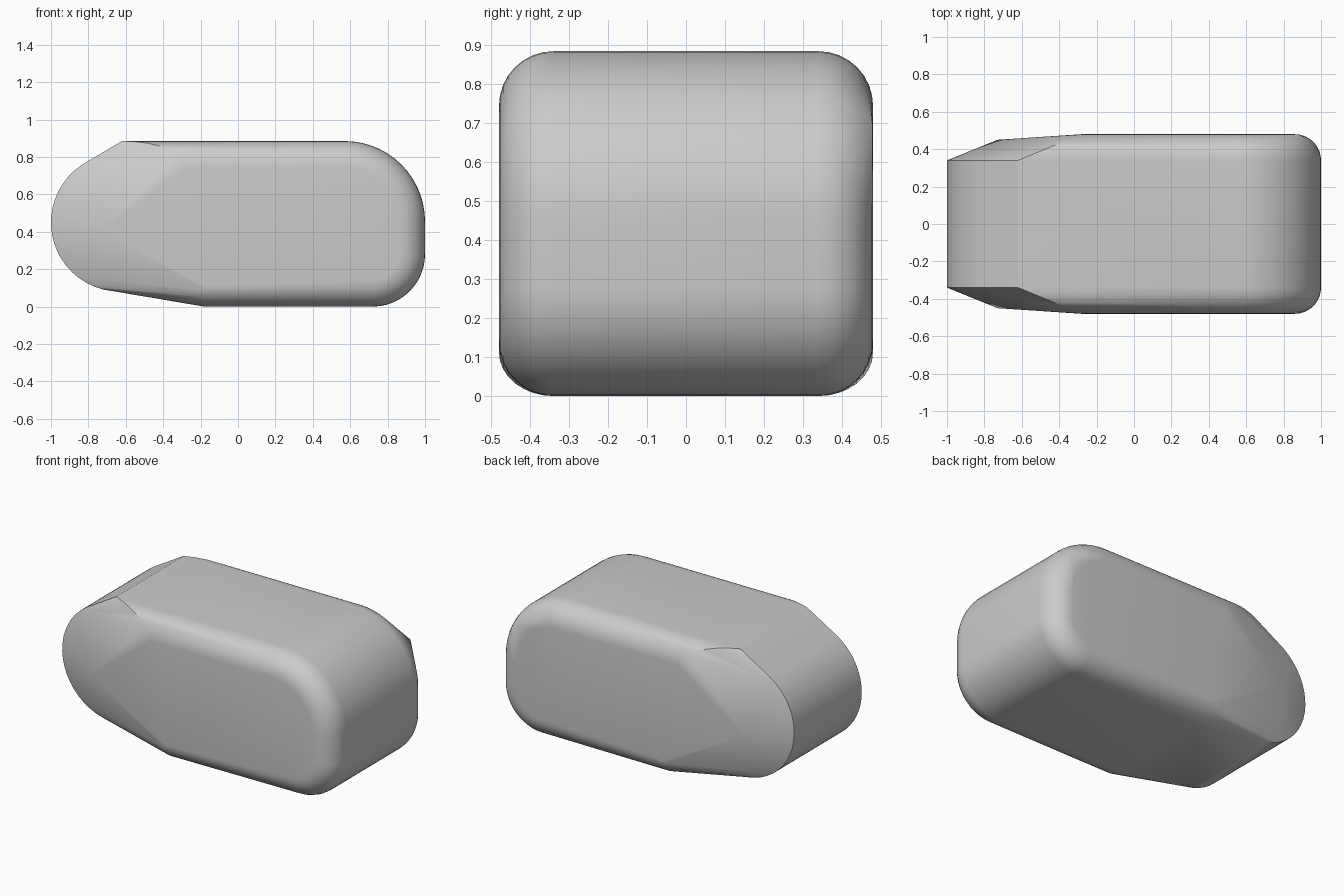
import bpy
import bmesh
from math import sin, cos, pi, radians

cube = bpy.data.objects.get("Cube")
if cube:
    bpy.data.objects.remove(cube, do_unlink=True)

HALF_WIDTH, ROUND, HEIGHT = 0.48, 0.14, 0.885
STEPS = 8


def arc(cx, cz, r, start, end, n):
    """Points of an arc in the side profile, angles in degrees."""
    angles = [radians(start + (end - start) * i / n) for i in range(n + 1)]
    return [(cx + r * cos(a), cz + r * sin(a)) for a in angles]


def body_profile(inset, t):
    """Main body outline pulled in by inset; t runs from 0 (rim) to 1 (side)."""
    rounded_end = arc(0.72, 0.28, 0.28 - inset, -90, 0, 12)
    rounded_end += arc(0.57, 0.455, 0.43 - inset, 0, 90, 14)
    top_corner = (-0.62 + 0.34 * t, HEIGHT - inset)
    bottom_corner = (-0.18, inset * 0.8)
    return rounded_end + [top_corner, bottom_corner]


points = []
for side in (-1, 1):
    # Quarter-round rim between the outer outline and the flat side
    for i in range(STEPS + 1):
        a = pi / 2 * i / STEPS
        y = side * (HALF_WIDTH - ROUND * (1 - sin(a)))
        points += [(x, y, z) for x, z in body_profile(ROUND * (1 - cos(a)), sin(a))]
    # Sharp-edged round nose
    nose = arc(-0.63, 0.45, 0.37, 123, 256, 18)
    points += [(x, side * 0.34, z) for x, z in nose]
    # Cheek peak where the side tapers into the nose
    points.append((-0.73, side * 0.45, 0.40))
# Pinched upper corner on the back of the rounded end
points.append((0.88, 0.478, 0.70))

# Shrink-wrapped solid shell
bm = bmesh.new()
for p in points:
    bm.verts.new(p)
bmesh.ops.remove_doubles(bm, verts=bm.verts, dist=0.0005)
hull = bmesh.ops.convex_hull(bm, input=bm.verts)
loose = {v for v in hull["geom_interior"] + hull["geom_unused"]
         if isinstance(v, bmesh.types.BMVert) and not v.link_faces}
bmesh.ops.delete(bm, geom=list(loose), context='VERTS')
bmesh.ops.dissolve_limit(bm, angle_limit=radians(0.3), verts=bm.verts, edges=bm.edges)
bmesh.ops.recalc_face_normals(bm, faces=bm.faces)
mesh = bpy.data.meshes.new("rounded_body")
bm.to_mesh(mesh)
bm.free()

body = bpy.data.objects.new("rounded_body", mesh)
bpy.context.collection.objects.link(body)

# Plain grey finish
grey = bpy.data.materials.new("light_grey")
grey.use_nodes = True
color = (0.6, 0.6, 0.6, 1.0)
grey.diffuse_color = color
grey.node_tree.nodes["Principled BSDF"].inputs["Base Color"].default_value = color
mesh.materials.append(grey)

bpy.ops.object.select_all(action='DESELECT')
body.select_set(True)
bpy.context.view_layer.objects.active = body
bpy.ops.object.shade_smooth_by_angle(angle=radians(30))
